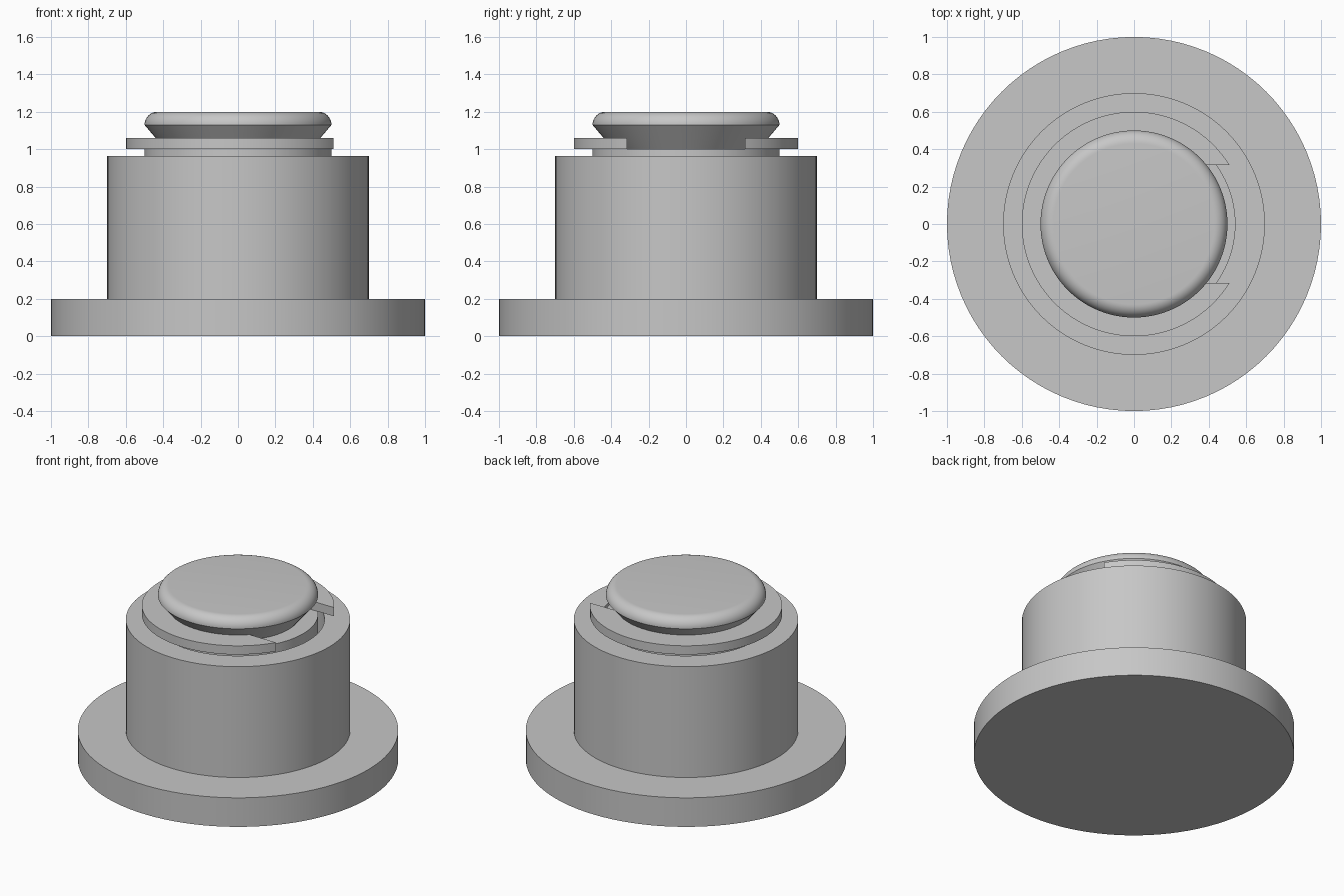
import bpy, bmesh, math

if "Cube" in bpy.data.objects:
    bpy.data.objects.remove(bpy.data.objects["Cube"])

SEG = 96
steel = bpy.data.materials.new("grey_steel")
steel.diffuse_color = (0.57, 0.57, 0.57, 1)
steel.use_nodes = True
steel.node_tree.nodes["Principled BSDF"].inputs["Base Color"].default_value = steel.diffuse_color


def finish(name, bm):
    bmesh.ops.recalc_face_normals(bm, faces=bm.faces)
    mesh = bpy.data.meshes.new(name)
    bm.to_mesh(mesh)
    bm.free()
    mesh.materials.append(steel)
    ob = bpy.data.objects.new(name, mesh)
    bpy.context.collection.objects.link(ob)
    bpy.ops.object.select_all(action='DESELECT')
    ob.select_set(True)
    bpy.context.view_layer.objects.active = ob
    bpy.ops.object.shade_smooth_by_angle(angle=math.radians(30))
    return ob


def lathe(name, profile, tube=False):
    """Revolve (radius, z) points; a solid gets flat end caps, a tube closes on itself."""
    bm = bmesh.new()
    rings = [[bm.verts.new((r * math.cos(2 * math.pi * i / SEG),
                            r * math.sin(2 * math.pi * i / SEG), z))
              for i in range(SEG)] for r, z in profile]
    pairs = list(zip(rings, rings[1:]))
    if tube:
        pairs.append((rings[-1], rings[0]))
    else:
        bm.faces.new(rings[0])
        bm.faces.new(rings[-1])
    for a, b in pairs:
        for i in range(SEG):
            j = (i + 1) % SEG
            bm.faces.new((a[i], a[j], b[j], b[i]))
    return finish(name, bm)


# Round base flange
lathe("base_flange", [(1.0, 0.0), (1.0, 0.2)])

# Sleeve with a bore slightly wider than the pin
lathe("sleeve", [(0.7, 0.2), (0.7, 0.963), (0.54, 0.963), (0.54, 0.2)], tube=True)

# Pin: shaft, undercut groove, flared head with a rounded rim
R = 0.07
rim = [(0.43 + R * math.cos(a), 1.13 + R * math.sin(a))
       for a in (math.pi / 2 * k / 10 for k in range(11))]
lathe("pin", [(0.5, 0.2), (0.5, 1.0), (0.39, 1.0)] + rim)

# Open retaining ring, its ends cut parallel to the x axis
CUT, N = 0.315, 80
bm = bmesh.new()
columns = []
for i in range(N + 1):
    column = []
    for r in (0.44, 0.6):
        start = math.asin(CUT / r)
        a = start + (2 * math.pi - 2 * start) * i / N
        column += [bm.verts.new((r * math.cos(a), r * math.sin(a), z)) for z in (1.0, 1.06)]
    columns.append([column[k] for k in (0, 1, 3, 2)])
for a, b in zip(columns, columns[1:]):
    for k in range(4):
        m = (k + 1) % 4
        bm.faces.new((a[k], a[m], b[m], b[k]))
bm.faces.new(columns[0])
bm.faces.new(columns[-1])
finish("retaining_ring", bm)
